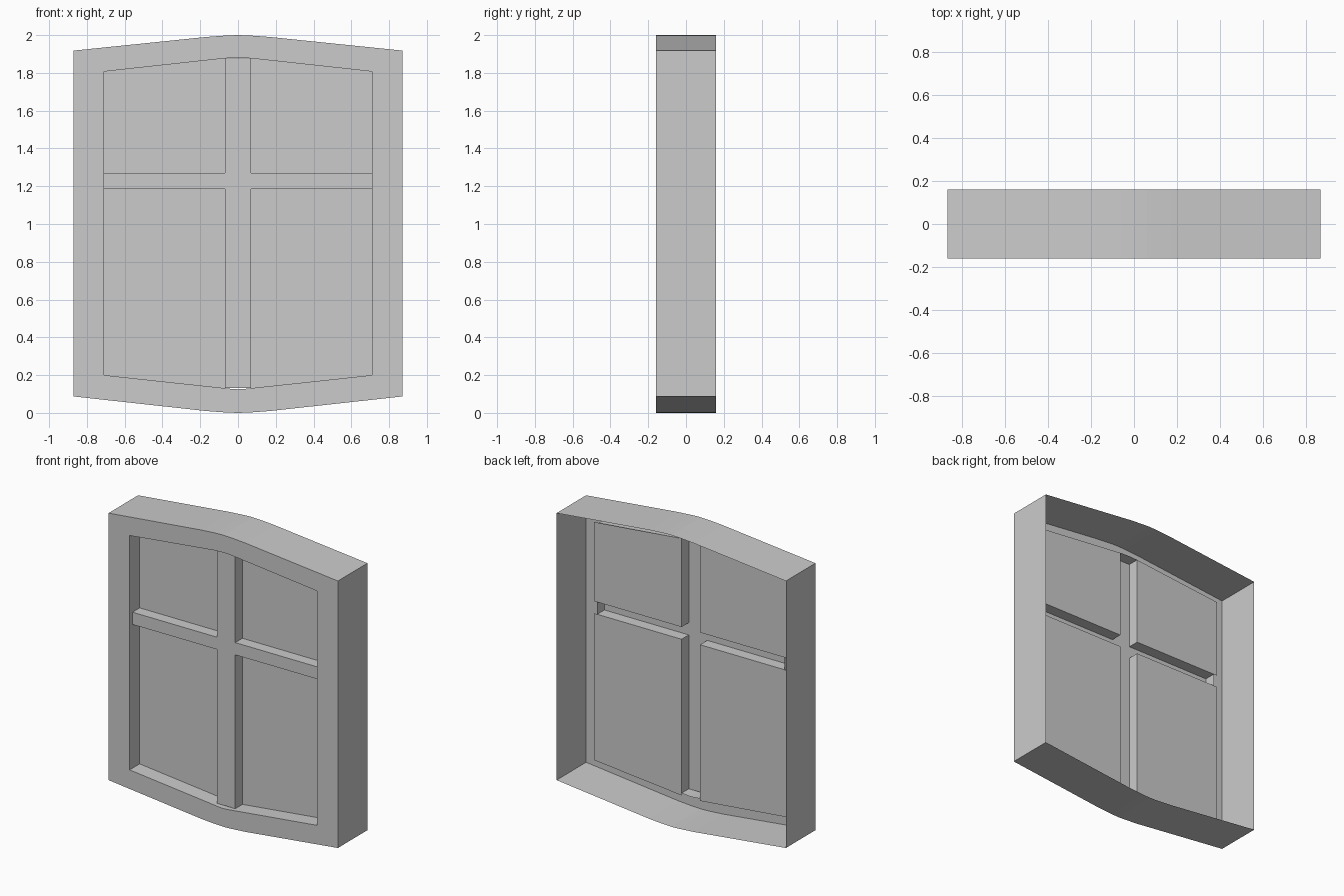
import bpy

if "Cube" in bpy.data.objects:
    bpy.data.objects.remove(bpy.data.objects["Cube"])

FRONT, BACK = -0.16, 0.16
BAR_Y, PANE_Y = -0.13, -0.052
HALF_BAR, BAR_LOW, BAR_HIGH = 0.07, 1.186, 1.27


def make_half(name, verts, faces):
    """Make the right half as a mesh and mirror it across x = 0."""
    mesh = bpy.data.meshes.new(name)
    mesh.from_pydata(verts, [], faces)
    mesh.update()
    obj = bpy.data.objects.new(name, mesh)
    bpy.context.collection.objects.link(obj)
    mirror = obj.modifiers.new("Mirror", 'MIRROR')
    mirror.use_clip = True
    return obj


# Half profiles, bottom centre to top centre (x, z)
outer = [(0, 0), (0.06, 0.002), (0.17, 0.010), (0.87, 0.087),
         (0.87, 1.918), (0.17, 1.990), (0.06, 1.998), (0, 2.0)]
inner = [(0, 0.125), (0.035, 0.127), (0.07, 0.131), (0.71, 0.20),
         (0.71, 1.807), (0.07, 1.877), (0.035, 1.879), (0, 1.88)]

# Frame: outer wall (open at the back), front ring and opening reveal
rings = [(outer, BACK), (outer, FRONT), (inner, FRONT), (inner, PANE_Y)]
n = len(outer)
verts = [(x, y, z) for prof, y in rings for x, z in prof]
faces = []
for r in range(len(rings) - 1):
    for i in range(n - 1):
        a, b = r * n + i, (r + 1) * n + i
        faces.append((a, a + 1, b + 1, b))
make_half("window_frame", verts, faces)

# Glazing bars: front strips with returns running back to the panes
verts, faces = [], []


def quad(*points):
    start = len(verts)
    verts.extend(points)
    faces.append(tuple(range(start, start + 4)))


def strip(x0, x1, z0, z1):
    quad((x0, BAR_Y, z0), (x1, BAR_Y, z0), (x1, BAR_Y, z1), (x0, BAR_Y, z1))


for z0, z1 in ((0.131, BAR_LOW), (BAR_LOW, BAR_HIGH), (BAR_HIGH, 1.877)):
    strip(0, HALF_BAR, z0, z1)
    if z0 != BAR_LOW:
        quad((HALF_BAR, BAR_Y, z0), (HALF_BAR, PANE_Y, z0),
             (HALF_BAR, PANE_Y, z1), (HALF_BAR, BAR_Y, z1))
strip(HALF_BAR, 0.71, BAR_LOW, BAR_HIGH)
quad((HALF_BAR, BAR_Y, BAR_HIGH), (0.71, BAR_Y, BAR_HIGH),
     (0.71, PANE_Y, BAR_HIGH), (HALF_BAR, PANE_Y, BAR_HIGH))
quad((HALF_BAR, PANE_Y, BAR_LOW), (0.71, PANE_Y, BAR_LOW),
     (0.71, BAR_Y, BAR_LOW), (HALF_BAR, BAR_Y, BAR_LOW))
make_half("glazing_bars", verts, faces)

# Panes: flat sheets lapping slightly behind the frame
panes = {
    "lower_panes": [(HALF_BAR, 0.115), (0.735, 0.18),
                    (0.735, BAR_LOW), (HALF_BAR, BAR_LOW)],
    "upper_panes": [(HALF_BAR, BAR_HIGH), (0.735, BAR_HIGH),
                    (0.735, 1.812), (HALF_BAR, 1.877)],
}
for name, outline in panes.items():
    make_half(name, [(x, PANE_Y, z) for x, z in outline], [(0, 1, 2, 3)])
